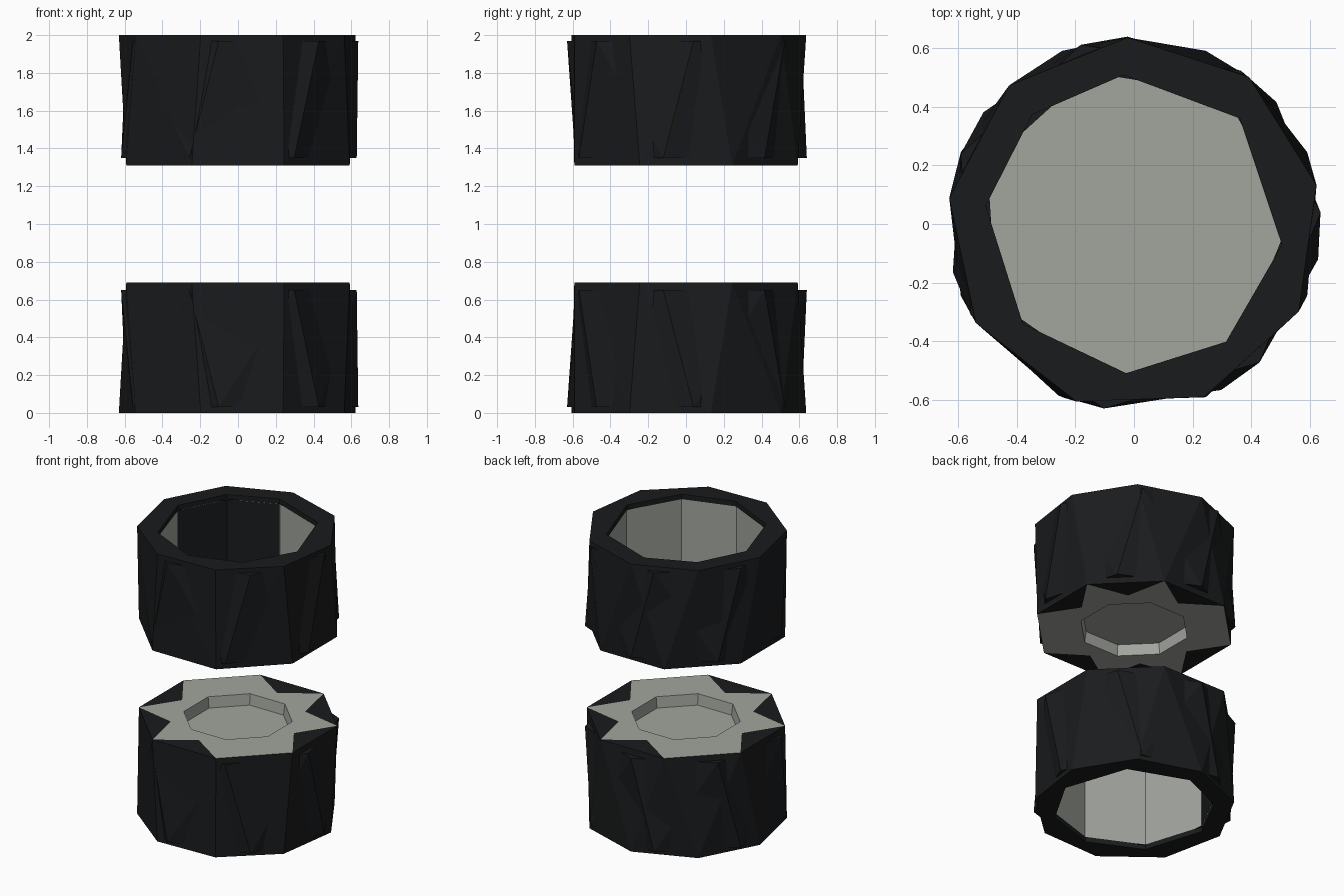
import bpy, bmesh
from math import radians, cos, sin

if "Cube" in bpy.data.objects:
    bpy.data.objects.remove(bpy.data.objects["Cube"])


def material(name, rgb):
    m = bpy.data.materials.new(name)
    m.diffuse_color = (*rgb, 1)
    m.use_nodes = True
    m.node_tree.nodes["Principled BSDF"].inputs["Base Color"].default_value = m.diffuse_color
    return m


BLACK = material("rubber_black", (0.010, 0.011, 0.012))
GREY = material("rim_grey", (0.36, 0.38, 0.34))


def steps(count, start):
    return [start + 360 * i / count for i in range(count)]


def ring(angles, r, z):
    """Angles in degrees, z measured from the middle between the wheels."""
    return [(a % 360, r, z) for a in sorted(a % 360 for a in angles)]


def zip_rings(bm, a, b):
    """Join two rings of any side count with triangles, in angle order."""
    va, vb = a[1], b[1]
    na, nb = len(va), len(vb)
    ang_a = [p[0] for p in a[0]]
    ang_b = [p[0] for p in b[0]]
    at = lambda l, i: l[i % len(l)] + 360 * (i // len(l))
    i = j = 0
    while i < na or j < nb:
        if j >= nb or (i < na and at(ang_a, i) + at(ang_a, i + 1) <= at(ang_b, j) + at(ang_b, j + 1)):
            tri = (va[i % na], va[(i + 1) % na], vb[j % nb])
            i += 1
        else:
            tri = (va[i % na], vb[(j + 1) % nb], vb[j % nb])
            j += 1
        bm.faces.new(tri)


def finish(name, bm, mats):
    """Make the object and mirror it to the second wheel."""
    bmesh.ops.recalc_face_normals(bm, faces=bm.faces)
    me = bpy.data.meshes.new(name)
    bm.to_mesh(me)
    bm.free()
    for m in mats:
        me.materials.append(m)
    ob = bpy.data.objects.new(name, me)
    ob.location.z = 1
    bpy.context.collection.objects.link(ob)
    mod = ob.modifiers.new("second_wheel", "MIRROR")
    mod.use_axis = (False, False, True)
    mod.use_mirror_merge = False
    return ob


def add_ring(bm, pts):
    return pts, [bm.verts.new((r * cos(radians(a)), r * sin(radians(a)), z)) for a, r, z in pts]


def shell(name, rings, mat, cap=False):
    bm = bmesh.new()
    made = [add_ring(bm, r) for r in rings]
    for a, b in zip(made, made[1:]):
        zip_rings(bm, a, b)
    if cap:
        bm.faces.new(made[-1][1])
    return finish(name, bm, [mat])


OCT = steps(8, 22.5)
HOLE = [94, 45, 352, 308, 267, 222, 173, 133]

# tyre: eight-sided inner end, nine-sided outer end, lip and bore edge
shell("tyre", [ring(OCT, 0.64, 0.31), ring(steps(9, 12), 0.637, 1.0),
               ring(HOLE, 0.51, 1.0), ring(HOLE, 0.51, 0.965)], BLACK)

# twisted seven-sided tread band whose corners poke through the tyre
A, B = steps(7, 92), steps(7, 3.6)
shell("tread_band", [ring(A, 0.54, 0.35), ring(A, 0.64, 0.35),
                     ring(B, 0.638, 0.97), ring(B, 0.54, 0.97)], BLACK)

# rim barrel with closed floor, open towards the outer end
shell("rim_barrel", [ring(HOLE, 0.515, 0.965), ring(HOLE, 0.515, 0.40)], GREY, cap=True)

# black panels inside the barrel where the tyre shows through
bm = bmesh.new()
pan = [[bm.verts.new((0.508 * cos(radians(a)), 0.508 * sin(radians(a)), z))
        for a in (94, 133, 173)] for z in (0.41, 0.965)]
for k in range(2):
    bm.faces.new((pan[0][k], pan[0][k + 1], pan[1][k + 1], pan[1][k]))
finish("barrel_panel", bm, [BLACK])

# inner side face: grey star with black wedges, recessed hub
bm = bmesh.new()
outer = add_ring(bm, ring(OCT, 0.64, 0.31))[1]
mid = add_ring(bm, ring(steps(8, 45), 0.43, 0.31))[1]
mid = [mid[(k + 1) % 8] for k in range(8)]  # mid[k] sits after outer[k]
hub = add_ring(bm, ring(OCT, 0.35, 0.31))[1]
floor = add_ring(bm, ring(OCT, 0.34, 0.385))[1]
for k in range(8):
    n = (k + 1) % 8
    wedge = bm.faces.new((outer[k], outer[n], mid[k]))
    wedge.material_index = 1 if k not in (2, 6) else 0
    bm.faces.new((outer[k], mid[k], hub[k]))
    bm.faces.new((outer[n], hub[n], mid[k]))
    bm.faces.new((mid[k], hub[n], hub[k]))
    bm.faces.new((hub[k], hub[n], floor[n], floor[k]))
bm.faces.new(floor)
finish("wheel_face", bm, [GREY, BLACK])
